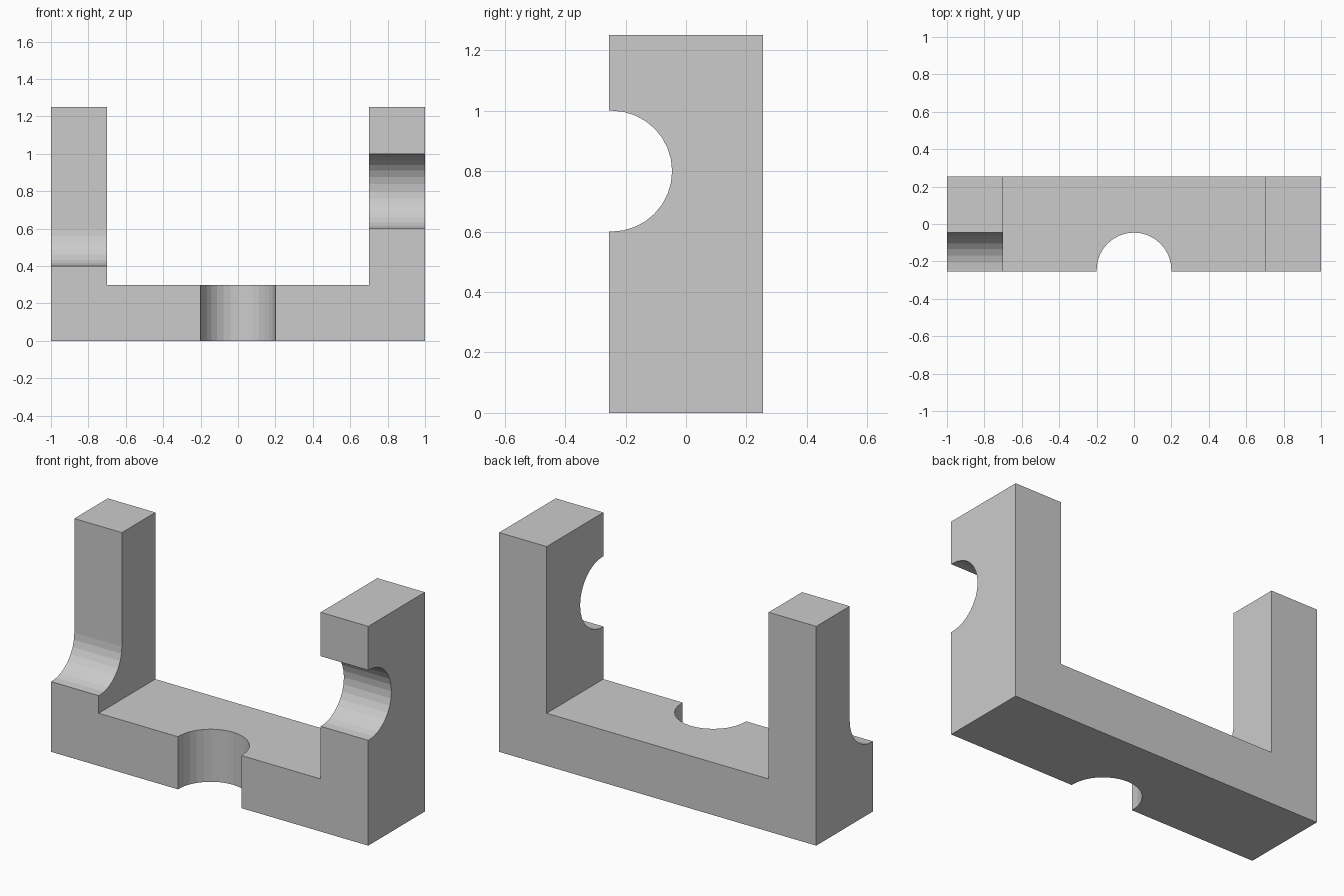
import bpy, bmesh
from math import sin, cos, pi
from mathutils import Vector

if "Cube" in bpy.data.objects:
    bpy.data.objects.remove(bpy.data.objects["Cube"])

D = 0.255          # half depth
R = 0.2            # notch radius
CY = -0.246        # notch centre, just inside the front face
SEG = 32


def prism(name, points, offset):
    """Extrude a closed planar outline by the offset vector."""
    bm = bmesh.new()
    face = bm.faces.new([bm.verts.new(p) for p in points])
    res = bmesh.ops.extrude_face_region(bm, geom=[face])
    verts = [g for g in res["geom"] if isinstance(g, bmesh.types.BMVert)]
    bmesh.ops.translate(bm, verts=verts, vec=Vector(offset))
    bmesh.ops.recalc_face_normals(bm, faces=bm.faces)
    mesh = bpy.data.meshes.new(name)
    bm.to_mesh(mesh)
    bm.free()
    obj = bpy.data.objects.new(name, mesh)
    bpy.context.collection.objects.link(obj)
    return obj


def arc(start, end, n):
    """Points of a notch arc as (y offset, other offset)."""
    return [(R * cos(start + (end - start) * i / n),
             R * sin(start + (end - start) * i / n)) for i in range(n + 1)]


# U-shaped bracket: base bar with two uprights
outline = [(-1, 0), (1, 0), (1, 1.25), (0.7, 1.25),
           (0.7, 0.3), (-0.7, 0.3), (-0.7, 1.25), (-1, 1.25)]
bracket = prism("bracket", [(x, -D, z) for x, z in outline], (0, 2 * D, 0))

# Notch profile: half circle with straight sides running out of the front
half = arc(-pi / 2, pi / 2, SEG // 2)
notch = [(-0.2, -R)] + half + [(-0.2, R)]

# Right upright and base notches
right_cut = prism("right_notch_cutter",
                  [(0.6, CY + a, 0.8 + b) for a, b in notch], (0.5, 0, 0))
base_cut = prism("base_notch_cutter",
                 [(b, CY + a, -0.1) for a, b in notch], (0, 0, 0.5))

# Left upright: rounded at the bottom, open to the top
quarter = arc(-pi / 2, 0, SEG // 4)
slot = [(-0.2, -R)] + quarter + [(R, 0.8), (-0.2, 0.8)]
left_cut = prism("left_slot_cutter",
                 [(-1.1, CY + a, 0.6 + b) for a, b in slot], (0.5, 0, 0))

for cutter in (right_cut, base_cut, left_cut):
    mod = bracket.modifiers.new(cutter.name, 'BOOLEAN')
    mod.operation = 'DIFFERENCE'
    mod.solver = 'EXACT'
    mod.object = cutter
    cutter.display_type = 'WIRE'
    cutter.hide_render = True
